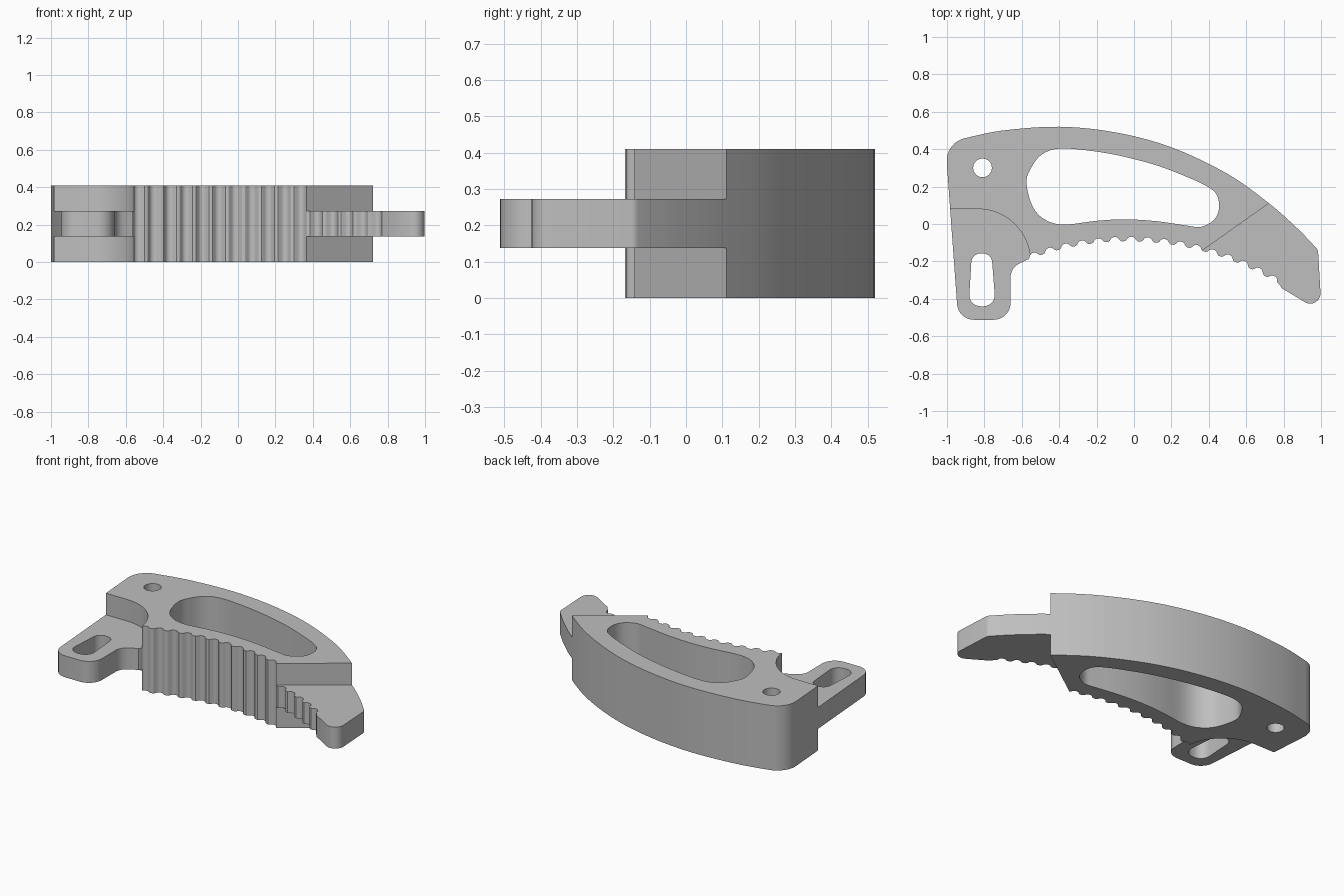
import bpy, bmesh
from math import sin, cos, tan, pi, sqrt
from mathutils import Vector

if "Cube" in bpy.data.objects:
    bpy.data.objects.remove(bpy.data.objects["Cube"])

HEIGHT, LOW, HIGH = 0.41, 0.137, 0.273


def rounded(points, steps=8):
    """Polygon from (x, y[, radius]) with circular corner fillets."""
    out, n = [], len(points)
    for i, pt in enumerate(points):
        p = Vector(pt[:2])
        if len(pt) < 3:
            out.append(p)
            continue
        a = (Vector(points[i - 1][:2]) - p).normalized()
        b = (Vector(points[(i + 1) % n][:2]) - p).normalized()
        half = a.angle(b) / 2
        centre = p + (a + b).normalized() * pt[2] / sin(half)
        start = p + a * pt[2] / tan(half) - centre
        end = p + b * pt[2] / tan(half) - centre
        sweep = start.angle_signed(end)  # clockwise positive
        for k in range(steps + 1):
            t = -sweep * k / steps
            out.append(centre + Vector((start.x * cos(t) - start.y * sin(t),
                                        start.x * sin(t) + start.y * cos(t))))
    return out


def spline(points, closed=False, steps=5):
    """Smooth curve through the given points."""
    pts = [Vector(p) for p in points]
    n = len(pts)
    pick = lambda i: pts[i % n] if closed else pts[max(0, min(n - 1, i))]
    out = []
    for i in range(n if closed else n - 1):
        p0, p1, p2, p3 = (pick(i + k) for k in (-1, 0, 1, 2))
        for k in range(steps):
            t = k / steps
            out.append(0.5 * (2 * p1 + (p2 - p0) * t
                              + (2 * p0 - 5 * p1 + 4 * p2 - p3) * t * t
                              + (3 * p1 - p0 - 3 * p2 + p3) * t ** 3))
    return out if closed else out + [pts[-1]]


def arc(x, y, r, start, end, steps):
    return [Vector((x + r * cos(start + (end - start) * k / steps),
                    y + r * sin(start + (end - start) * k / steps)))
            for k in range(steps + 1)]


def prism(name, outline, z0, z1):
    bm = bmesh.new()
    face = bm.faces.new([bm.verts.new((p[0], p[1], z0)) for p in outline])
    top = bmesh.ops.extrude_face_region(bm, geom=[face])["geom"]
    bmesh.ops.translate(bm, vec=(0, 0, z1 - z0),
                        verts=[v for v in top if isinstance(v, bmesh.types.BMVert)])
    bmesh.ops.recalc_face_normals(bm, faces=bm.faces)
    mesh = bpy.data.meshes.new(name)
    bm.to_mesh(mesh)
    bm.free()
    obj = bpy.data.objects.new(name, mesh)
    bpy.context.collection.objects.link(obj)
    return obj


# Toothed inner edge: round grooves along a large arc, right to left
teeth = []
COUNT, STEPS = 16, 10
for i in range(COUNT * STEPS + 1):
    u = i / STEPS
    a = 0.557 - 0.921 * u / COUNT
    d = abs(u % 1 - 0.5) / 0.31
    r = 1.528 + (0.024 * sqrt(1 - d * d) if d < 1 else 0)
    teeth.append((-0.03 + r * sin(a), -1.62 + r * cos(a)))

# Outer back edge, left to right
back = spline([(-0.89, 0.462), (-0.7, 0.5), (-0.4, 0.52), (-0.1, 0.49), (0.2, 0.41),
               (0.5, 0.268), (0.72, 0.112), (0.87, -0.02), (0.96, -0.113)])

outline = rounded([(-1.009, 0.437, 0.125)] + [tuple(p) for p in back]
                  + [(0.984, -0.14, 0.03), (1.003, -0.472, 0.055), (0.79, -0.343)]
                  + teeth
                  + [(-0.66, -0.235, 0.08), (-0.66, -0.512, 0.09), (-0.94, -0.512, 0.09)])
body = prism("jaw_body", outline, 0, HEIGHT)

# Openings through the full height
window = spline([(-0.575, 0.22), (-0.55, 0.3), (-0.495, 0.37), (-0.41, 0.402), (-0.28, 0.397),
                 (-0.1, 0.37), (0.1, 0.32), (0.25, 0.265), (0.38, 0.207), (0.44, 0.16),
                 (0.455, 0.09), (0.43, 0.025), (0.36, -0.015), (0.28, -0.008),
                 (0.12, 0.015), (-0.05, 0.025), (-0.2, 0.017), (-0.37, -0.003),
                 (-0.47, 0.02), (-0.54, 0.09)], closed=True)
slot = rounded([(-0.867, -0.157, 0.05), (-0.762, -0.157, 0.05),
                (-0.74, -0.44, 0.06), (-0.884, -0.44, 0.06)])
pin_hole = arc(-0.81, 0.3, 0.05, 0, 2 * pi, 32)[:-1]
cutters = [prism(name + "_cutter", shape, -0.1, HEIGHT + 0.1)
           for name, shape in (("window", window), ("slot", slot), ("pin_hole", pin_hole))]

# Steps above and below the thin lug and the thin tip
lug_step = [(-1.2, 0.08)] + arc(-0.834, -0.2, 0.28, pi / 2, 0, 16) + [(-0.554, -0.7), (-1.2, -0.7)]
tip_step = [(0.234, -0.235), (0.861, 0.21), (1.3, 0.21), (1.3, -0.7), (0.234, -0.7)]
for name, shape in (("lug", lug_step), ("tip", tip_step)):
    cutters.append(prism(name + "_lower_cutter", shape, -0.1, LOW))
    cutters.append(prism(name + "_upper_cutter", shape, HIGH, HEIGHT + 0.1))

for cutter in cutters:
    cutter.hide_render = True
    mod = body.modifiers.new(cutter.name, "BOOLEAN")
    mod.operation, mod.solver, mod.object = "DIFFERENCE", "EXACT", cutter

bpy.ops.object.select_all(action="DESELECT")
body.select_set(True)
bpy.context.view_layer.objects.active = body
for mod in list(body.modifiers):
    bpy.ops.object.modifier_apply(modifier=mod.name)
for cutter in cutters:
    bpy.data.objects.remove(cutter)

# Plain grey finish
grey = bpy.data.materials.new("plain_grey")
grey.use_nodes = True
colour = (0.52, 0.52, 0.52, 1)
grey.diffuse_color = colour
grey.node_tree.nodes["Principled BSDF"].inputs["Base Color"].default_value = colour
body.data.materials.clear()
body.data.materials.append(grey)
bpy.ops.object.shade_smooth_by_angle(angle=pi / 6)
